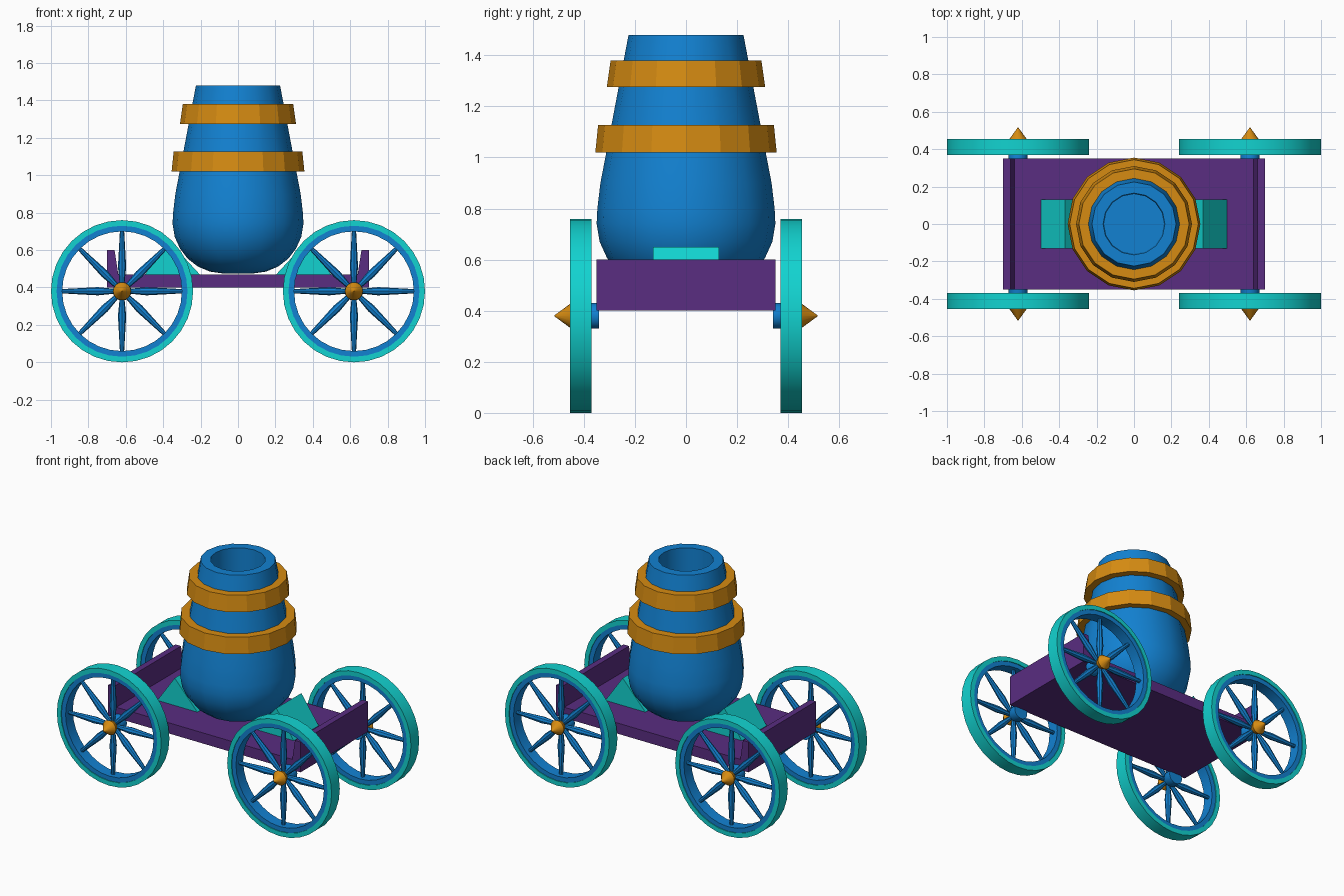
import bpy, bmesh, math
from mathutils import Matrix, Vector

if "Cube" in bpy.data.objects:
    bpy.data.objects.remove(bpy.data.objects["Cube"])


def material(name, rgb):
    m = bpy.data.materials.new(name)
    m.diffuse_color = (*rgb, 1)
    m.use_nodes = True
    m.node_tree.nodes["Principled BSDF"].inputs["Base Color"].default_value = m.diffuse_color
    return m


BLUE = material("blue", (0.006, 0.22, 0.64))
TEAL = material("teal", (0.006, 0.65, 0.63))
PURPLE = material("purple", (0.10, 0.026, 0.22))
ORANGE = material("orange", (0.67, 0.26, 0.006))


def finish(bm, name, mat, matrix=Matrix(), smooth=None):
    bmesh.ops.recalc_face_normals(bm, faces=bm.faces)
    bm.transform(matrix)
    me = bpy.data.meshes.new(name)
    bm.to_mesh(me)
    bm.free()
    me.materials.append(mat)
    ob = bpy.data.objects.new(name, me)
    bpy.context.collection.objects.link(ob)
    if smooth:
        bpy.ops.object.select_all(action='DESELECT')
        ob.select_set(True)
        bpy.context.view_layer.objects.active = ob
        bpy.ops.object.shade_smooth_by_angle(angle=math.radians(smooth))
    return ob


def lathe(name, profile, n, mat, matrix=Matrix(), smooth=None, loop=False):
    """Spin (radius, height) points about z; loop closes the section."""
    bm = bmesh.new()
    rings = []
    for r, z in profile:
        rings.append([bm.verts.new((r * math.cos(2 * math.pi * i / n),
                                    r * math.sin(2 * math.pi * i / n), z)) for i in range(n)])
    pairs = list(zip(rings, rings[1:]))
    if loop:
        pairs.append((rings[-1], rings[0]))
    for a, b in pairs:
        for i in range(n):
            j = (i + 1) % n
            bm.faces.new((a[i], a[j], b[j], b[i]))
    if not loop:
        bm.faces.new(rings[0])
        bm.faces.new(rings[-1])
    return finish(bm, name, mat, matrix, smooth)


def extrude_xz(name, points, half_y, mat):
    """Extrude an x-z outline symmetrically along y."""
    bm = bmesh.new()
    f = bm.faces.new([bm.verts.new((x, -half_y, z)) for x, z in points])
    new = bmesh.ops.extrude_face_region(bm, geom=[f])["geom"]
    bmesh.ops.translate(bm, vec=(0, 2 * half_y, 0),
                        verts=[v for v in new if isinstance(v, bmesh.types.BMVert)])
    return finish(bm, name, mat)


# Cart bed with upturned tapered ends
side = [(0.70, 0.40), (0.70, 0.60), (0.66, 0.60), (0.64, 0.47)]
extrude_xz("cart_bed", side + [(-x, z) for x, z in reversed(side)], 0.35, PURPLE)

# Wedges holding the barrel
for s, label in ((-1, "left"), (1, "right")):
    extrude_xz(f"{label}_wedge", [(s * 0.50, 0.465), (s * 0.37, 0.65), (s * 0.20, 0.465)],
               0.13, TEAL)

# Mortar barrel with bore
lathe("barrel", [(0.08, 0.475), (0.15, 0.485), (0.215, 0.512), (0.27, 0.555), (0.31, 0.608),
                 (0.338, 0.67), (0.35, 0.74), (0.347, 0.80), (0.335, 0.90), (0.312, 1.02),
                 (0.225, 1.48), (0.165, 1.48), (0.16, 0.90)], 16, BLUE, smooth=40)

# Barrel bands
for name, z0, z1, r0, r1, inner in (("lower_band", 1.02, 1.127, 0.355, 0.344, 0.27),
                                    ("upper_band", 1.275, 1.38, 0.31, 0.295, 0.225)):
    lathe(name, [(r0, z0), (r1, z1), (inner, z1), (inner, z0)], 16, ORANGE, loop=True)

# Wheels, axle stubs and hub caps
for sx, lx in ((-1, "left"), (1, "right")):
    for sy, ly in ((-1, "front"), (1, "back")):
        tag = f"{ly}_{lx}"
        # local z points outward along y
        place = (Matrix.Translation((sx * 0.62, 0, 0.38))
                 @ Matrix.Rotation(-sy * math.pi / 2, 4, 'X'))
        lathe(tag + "_tyre", [(0.38, 0.37), (0.38, 0.455), (0.35, 0.455), (0.35, 0.37)],
              32, TEAL, place, 40, True)
        lathe(tag + "_rim", [(0.352, 0.375), (0.352, 0.45), (0.32, 0.45), (0.32, 0.375)],
              32, BLUE, place, 40, True)
        lathe(tag + "_axle", [(0.05, 0.34), (0.05, 0.39), (0.03, 0.42)], 16, BLUE, place, 40)
        lathe(tag + "_hub_cap", [(0.03, 0.41), (0.048, 0.452), (0.002, 0.515)],
              16, ORANGE, place, 40)
        for k in range(8):
            spin = (Matrix.Translation((0, 0, 0.412))
                    @ Matrix.Rotation(k * math.pi / 4, 4, 'Z')
                    @ Matrix.Rotation(math.pi / 2, 4, 'Y'))
            lathe(f"{tag}_spoke_{k + 1}", [(0.01, 0.01), (0.022, 0.13), (0.011, 0.33)],
                  8, BLUE, place @ spin, 40)
